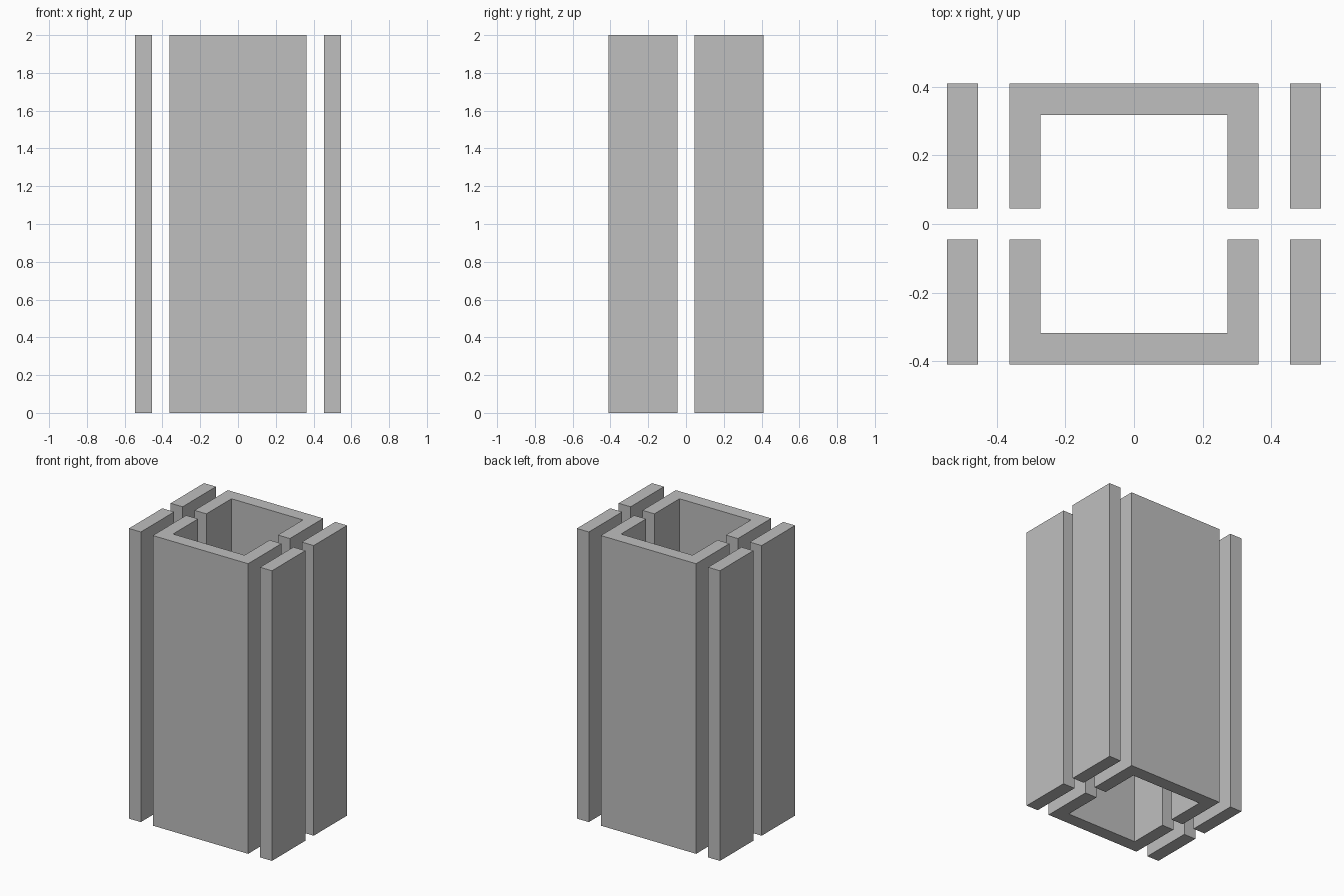
import bpy
import bmesh

cube = bpy.data.objects.get("Cube")
if cube:
    bpy.data.objects.remove(cube, do_unlink=True)

U = 1 / 22      # half a wall thickness
HEIGHT = 2.0

grey = bpy.data.materials.new("plain grey")
grey.use_nodes = True
colour = (0.52, 0.52, 0.52, 1)
grey.diffuse_color = colour
grey.node_tree.nodes["Principled BSDF"].inputs["Base Color"].default_value = colour


def extrude_profile(name, points):
    """Upright prism from a counter-clockwise outline given in units of U."""
    bm = bmesh.new()
    base = bm.faces.new([bm.verts.new((x * U, y * U, 0)) for x, y in points])
    top = bmesh.ops.extrude_face_region(bm, geom=[base], use_keep_orig=True)
    moved = [v for v in top["geom"] if isinstance(v, bmesh.types.BMVert)]
    bmesh.ops.translate(bm, verts=moved, vec=(0, 0, HEIGHT))
    bmesh.ops.recalc_face_normals(bm, faces=bm.faces)
    mesh = bpy.data.meshes.new(name)
    bm.to_mesh(mesh)
    bm.free()
    mesh.materials.append(grey)
    obj = bpy.data.objects.new(name, mesh)
    bpy.context.collection.objects.link(obj)
    return obj


# U-shaped channel and outer side slabs, repeated front and back
channel = [(-8, 1), (-6, 1), (-6, 7), (6, 7), (6, 1), (8, 1), (8, 9), (-8, 9)]
slab = [(10, 1), (12, 1), (12, 9), (10, 9)]

for end, sy in (("front", -1), ("back", 1)):
    extrude_profile(f"{end}_channel", [(x, y * sy) for x, y in channel])
    for side, sx in (("left", 1), ("right", -1)):
        extrude_profile(f"{end}_{side}_slab", [(x * sx, y * sy) for x, y in slab])
